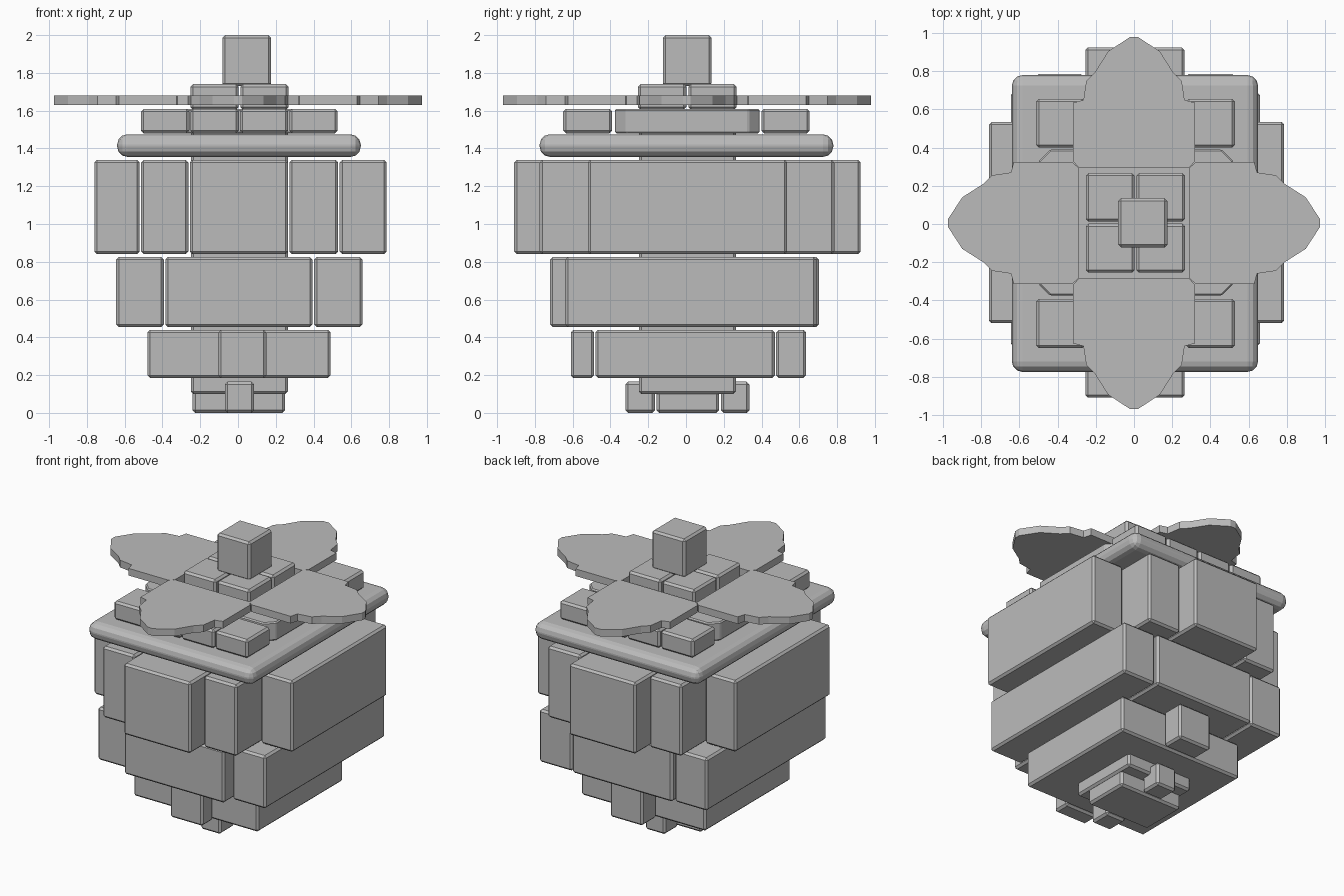
import bpy, bmesh
from math import pi
from mathutils import Matrix, Vector

cube = bpy.data.objects.get("Cube")
if cube:
    bpy.data.objects.remove(cube, do_unlink=True)

grey = bpy.data.materials.new("plain_grey")
grey.use_nodes = True
GREY = (0.5, 0.5, 0.5, 1)
grey.diffuse_color = GREY
grey.node_tree.nodes["Principled BSDF"].inputs["Base Color"].default_value = GREY


def add_object(name, bm):
    mesh = bpy.data.meshes.new(name)
    bm.to_mesh(mesh)
    bm.free()
    mesh.materials.append(grey)
    obj = bpy.data.objects.new(name, mesh)
    bpy.context.collection.objects.link(obj)
    return obj


def block(name, x, y, z, bevel=0.014, segments=1, chamfer=0):
    """Box between (min, max) pairs, with softened edges."""
    bm = bmesh.new()
    bmesh.ops.create_cube(bm, size=1)
    for v in bm.verts:
        v.co = Vector([(r[0] + r[1]) / 2 + c * (r[1] - r[0])
                       for c, r in zip(v.co, (x, y, z))])
    if chamfer:
        upright = [e for e in bm.edges
                   if abs(e.verts[0].co.z - e.verts[1].co.z) > 0.01]
        bmesh.ops.bevel(bm, geom=upright, offset=chamfer, segments=1,
                        profile=0.5, affect='EDGES')
    obj = add_object(name, bm)
    mod = obj.modifiers.new("soft_edges", 'BEVEL')
    mod.width = bevel
    mod.segments = segments
    mod.limit_method = 'ANGLE'
    return obj


# Central column that ties the tiers together
block("core_column", (-0.25, 0.265), (-0.25, 0.265), (0.1, 1.5))

# Lowest foot
z = (0, 0.165)
block("foot_core", (-0.24, 0.25), (-0.155, 0.175), z)
block("foot_front_block", (-0.07, 0.085), (-0.32, -0.165), z)
block("foot_back_block", (-0.07, 0.085), (0.185, 0.335), z)

# Lower tier
z = (0.185, 0.44)
block("lower_core", (-0.48, 0.49), (-0.48, 0.47), z)
block("lower_front_block", (-0.105, 0.15), (-0.61, -0.487), z)
block("lower_back_block", (-0.105, 0.15), (0.477, 0.635), z)

# Middle tier
z = (0.455, 0.825)
block("middle_core", (-0.385, 0.395), (-0.72, 0.705), z)
block("middle_right_block", (-0.645, -0.393), (-0.64, 0.69), z)
block("middle_left_block", (0.403, 0.66), (-0.64, 0.69), z)

# Main tier, stepping back towards the sides
z = (0.84, 1.34)
block("main_core", (-0.255, 0.265), (-0.91, 0.925), z)
for side, inner, outer in (("right", (-0.513, -0.263), (-0.76, -0.521)),
                           ("left", (0.273, 0.53), (0.538, 0.787))):
    block(f"main_{side}_inner", inner, (-0.775, 0.785), z)
    block(f"main_{side}_outer", outer, (-0.52, 0.535), z)

# Rounded lid
block("lid_slab", (-0.64, 0.65), (-0.775, 0.78), (1.355, 1.475), 0.055, 3)

# Rows of small blocks and an octagonal block on the lid
z = (1.48, 1.61)
block("lid_octagon", (-0.5, 0.52), (-0.375, 0.39), z, 0.008, 1, 0.06)
for row, y in (("front", (-0.65, -0.392)), ("back", (0.4, 0.655))):
    for i in range(4):
        x0 = -0.513 + 0.262 * i
        block(f"lid_{row}_block_{i + 1}", (x0, x0 + 0.255), y, z)

# Four crown blocks and the stem
for i, x in enumerate(((-0.252, 0.003), (0.012, 0.267))):
    for row, y in (("front", (-0.255, 0.002)), ("back", (0.012, 0.267))):
        block(f"crown_{row}_{i + 1}", x, y, (1.605, 1.74))
block("stem", (-0.083, 0.175), (-0.122, 0.135), (1.73, 2.0))

# Four flat leaves: half outline as (half width, distance from centre)
half = [(0.29, 0.29), (0.32, 0.325), (0.32, 0.63), (0.265, 0.645),
        (0.25, 0.745), (0.205, 0.79), (0.135, 0.9), (0.02, 0.975)]
outline = half + [(-w, d) for w, d in reversed(half)]
for i, side in enumerate(("back", "right", "front", "left")):
    bm = bmesh.new()
    face = bm.faces.new([bm.verts.new((w, d, 1.63)) for w, d in outline])
    top = bmesh.ops.extrude_face_region(bm, geom=[face])
    bmesh.ops.translate(bm, vec=(0, 0, 0.05),
                        verts=[v for v in top["geom"]
                               if isinstance(v, bmesh.types.BMVert)])
    turn = Matrix.Translation((0, 0.005, 0)) @ Matrix.Rotation(i * pi / 2, 4, 'Z')
    bm.transform(turn)
    bmesh.ops.recalc_face_normals(bm, faces=bm.faces)
    add_object(f"{side}_leaf", bm)
